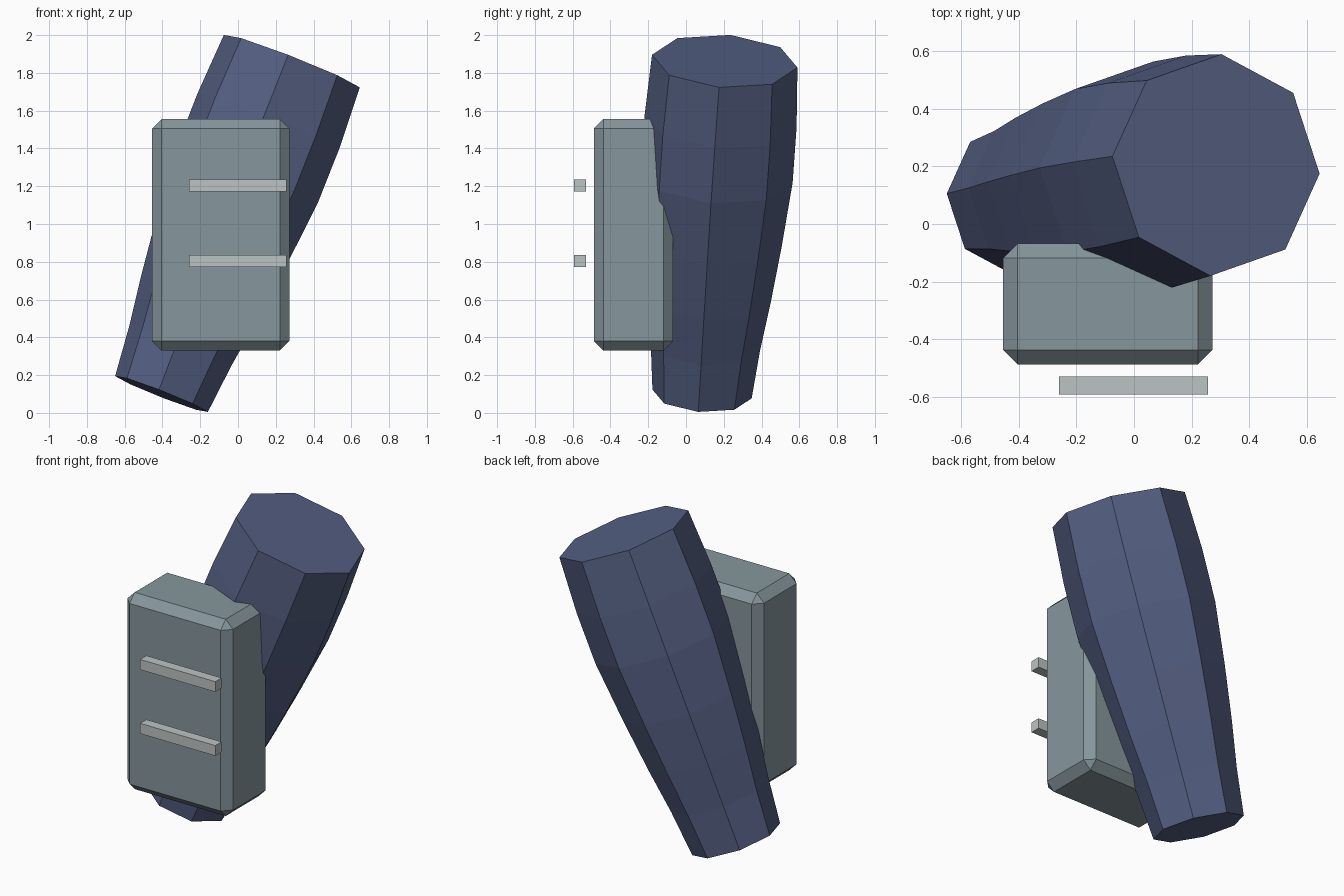
import bpy, bmesh, math
from mathutils import Vector

if "Cube" in bpy.data.objects:
    bpy.data.objects.remove(bpy.data.objects["Cube"])


def material(name, rgb):
    mat = bpy.data.materials.new(name)
    lin = [(c / 255 / 12.92) if c < 11 else ((c / 255 + 0.055) / 1.055) ** 2.4 for c in rgb]
    mat.diffuse_color = (*lin, 1)
    mat.use_nodes = True
    mat.node_tree.nodes["Principled BSDF"].inputs["Base Color"].default_value = mat.diffuse_color
    return mat


blue = material("slate_blue", (84, 95, 130))
grey = material("blue_grey", (134, 150, 156))
pale = material("pale_grey", (187, 196, 194))


def finish(name, bm, mat):
    bmesh.ops.recalc_face_normals(bm, faces=bm.faces)
    mesh = bpy.data.meshes.new(name)
    bm.to_mesh(mesh)
    bm.free()
    mesh.materials.append(mat)
    obj = bpy.data.objects.new(name, mesh)
    bpy.context.collection.objects.link(obj)
    return obj


def box(name, lo, hi, mat, bevel=0):
    lo, hi = Vector(lo), Vector(hi)
    bm = bmesh.new()
    bmesh.ops.create_cube(bm, size=1)
    for v in bm.verts:
        v.co = (lo + hi) / 2 + v.co * (hi - lo)
    if bevel:
        bmesh.ops.bevel(bm, geom=bm.edges[:], offset=bevel, segments=1,
                        profile=0.5, affect='EDGES')
    return finish(name, bm, mat)


# Leaning eight-sided limb: (position along axis, radius) for each ring
base, tip = Vector((-0.405, 0.085, 0.1)), Vector((0.285, 0.205, 1.862))
profile = [(0, 0.264), (0.145, 0.291), (0.29, 0.33), (0.46, 0.368),
           (0.655, 0.403), (0.82, 0.404), (1, 0.387)]
axis = (tip - base).normalized()
u = Vector((0.93, -0.078, -0.36))
u = (u - axis * u.dot(axis)).normalized()
w = axis.cross(u)
bm = bmesh.new()
rings = []
for t, r in profile:
    c = base.lerp(tip, t)
    rings.append([bm.verts.new(c + r * (u * math.cos(k * math.pi / 4) + w * math.sin(k * math.pi / 4)))
                  for k in range(8)])
for a, b in zip(rings, rings[1:]):
    for k in range(8):
        n = (k + 1) % 8
        bm.faces.new((a[k], a[n], b[n], b[k]))
bm.faces.new(rings[0])
bm.faces.new(rings[-1])
finish("limb", bm, blue)

# Chamfered plate in front of the limb
box("armour_block", (-0.455, -0.488, 0.33), (0.272, -0.068, 1.555), grey, 0.05)

# Two bars floating just ahead of the plate
for name, z in (("lower_bar", 0.805), ("upper_bar", 1.203)):
    box(name, (-0.26, -0.592, z - 0.032), (0.258, -0.53, z + 0.032), pale)
